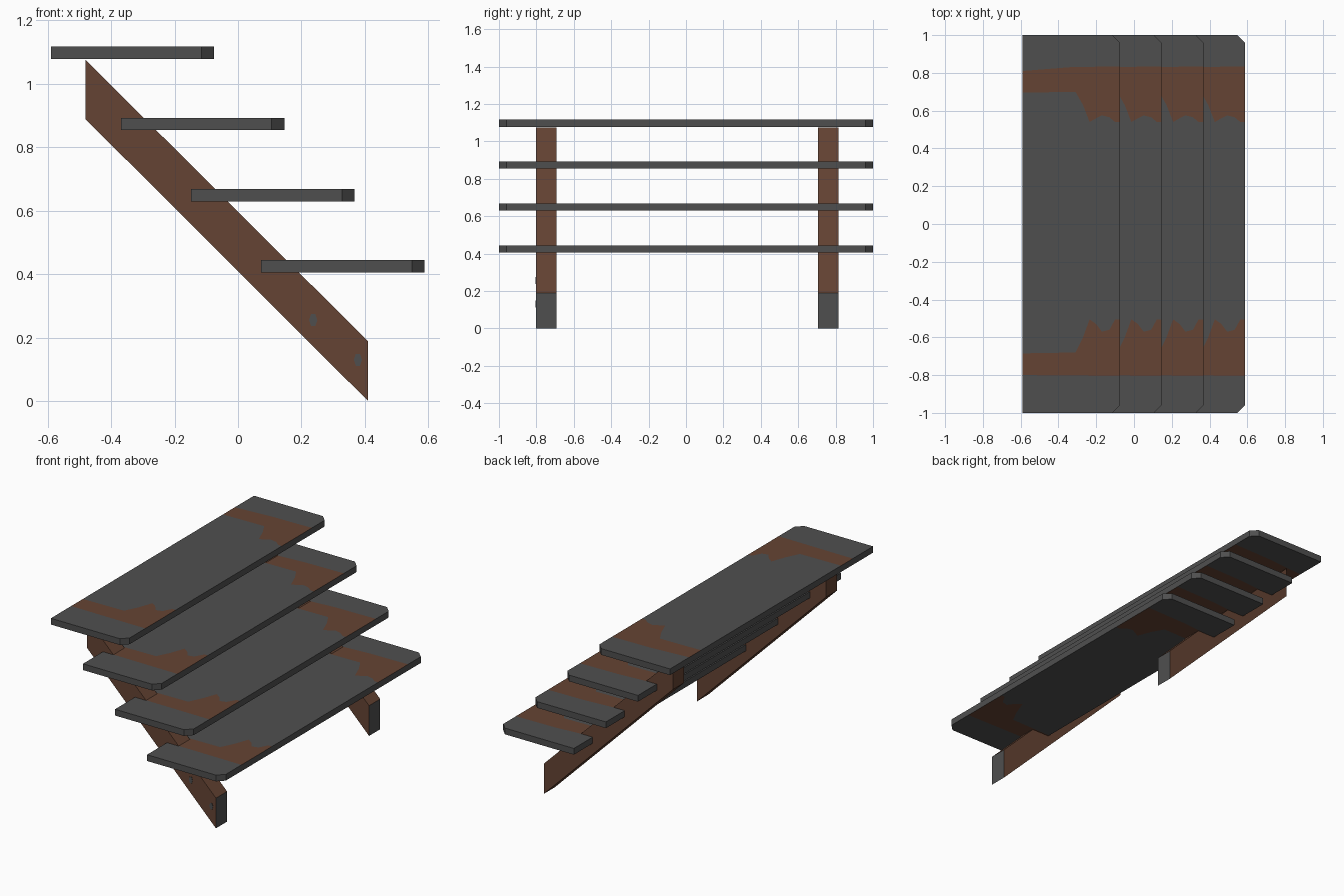
import bpy, bmesh, math
from mathutils import Vector

if "Cube" in bpy.data.objects:
    bpy.data.objects.remove(bpy.data.objects["Cube"])


def material(name, rgb):
    m = bpy.data.materials.new(name)
    m.diffuse_color = (*rgb, 1)
    m.use_nodes = True
    m.node_tree.nodes["Principled BSDF"].inputs["Base Color"].default_value = m.diffuse_color
    return m


grey = material("dark grey", (0.078, 0.078, 0.078))
brown = material("rust brown", (0.130, 0.057, 0.033))


def finish(bm, name, loc=(0, 0, 0)):
    bmesh.ops.recalc_face_normals(bm, faces=bm.faces)
    me = bpy.data.meshes.new(name)
    bm.to_mesh(me)
    bm.free()
    me.materials.append(grey)
    me.materials.append(brown)
    ob = bpy.data.objects.new(name, me)
    ob.location = loc
    bpy.context.collection.objects.link(ob)
    return ob


def extrude(bm, vec):
    res = bmesh.ops.extrude_face_region(bm, geom=bm.faces[:], use_keep_orig=True)
    moved = [g for g in res["geom"] if isinstance(g, bmesh.types.BMVert)]
    bmesh.ops.translate(bm, verts=moved, vec=vec)
    bmesh.ops.recalc_face_normals(bm, faces=bm.faces)
    bm.normal_update()


# Stair treads: strips across y, with a worn brown patch over each stringer
W, T, C = 0.515, 0.039, 0.04
bounds = [
    [(0, -1), (W - C, -1), (W, -1 + C)],
    [(0, -0.80), (W, -0.805)],
    [(0, -0.685), (0.28, -0.68), (0.32, -0.60), (0.355, -0.505), (0.39, -0.53),
     (0.42, -0.57), (0.46, -0.56), (0.49, -0.505), (W, -0.505)],
    [(0, 0.695), (0.28, 0.70), (0.32, 0.63), (0.355, 0.54), (0.39, 0.56),
     (0.42, 0.575), (0.46, 0.565), (0.49, 0.54), (W, 0.54)],
    [(0, 0.81), (0.25, 0.83), (W, 0.835)],
    [(0, 1), (W - C, 1), (W, 1 - C)],
]


def tread(name, loc):
    bm = bmesh.new()
    rows = [[bm.verts.new((x, y, T)) for x, y in b] for b in bounds]
    for i, (a, b) in enumerate(zip(rows, rows[1:])):
        bm.faces.new(a + b[::-1]).material_index = i % 2
    extrude(bm, (0, 0, -T))
    for f in bm.faces:  # all edges stay grey
        if abs(f.normal.z) < 0.5:
            f.material_index = 0
    return finish(bm, name, loc)


for i in range(4):
    tread(f"tread_{i + 1}", (0.073 - 0.221 * i, 0, 0.405 + 0.2243 * i))


# Sloping stringers: brown with a grey foot end
def stringer(name, y):
    bm = bmesh.new()
    prof = [(-0.48, 0.888), (0.41, 0), (0.41, 0.188), (-0.48, 1.075)]
    bm.faces.new([bm.verts.new((x, y, z)) for x, z in prof])
    extrude(bm, (0, 0.11, 0))
    for f in bm.faces:
        f.material_index = 0 if f.normal.x > 0.9 else 1
    finish(bm, name)


stringer("front_stringer", -0.803)
stringer("back_stringer", 0.705)


# Small grey worn spots on the front stringer
def spot(name, x, z):
    bm = bmesh.new()
    ring = [bm.verts.new((x + 0.013 * math.cos(a), -0.805, z + 0.022 * math.sin(a)))
            for a in (math.tau * k / 6 for k in range(6))]
    bm.faces.new(ring)
    extrude(bm, (0, 0.003, 0))
    finish(bm, name)


spot("upper_spot", 0.237, 0.255)
spot("lower_spot", 0.378, 0.13)
